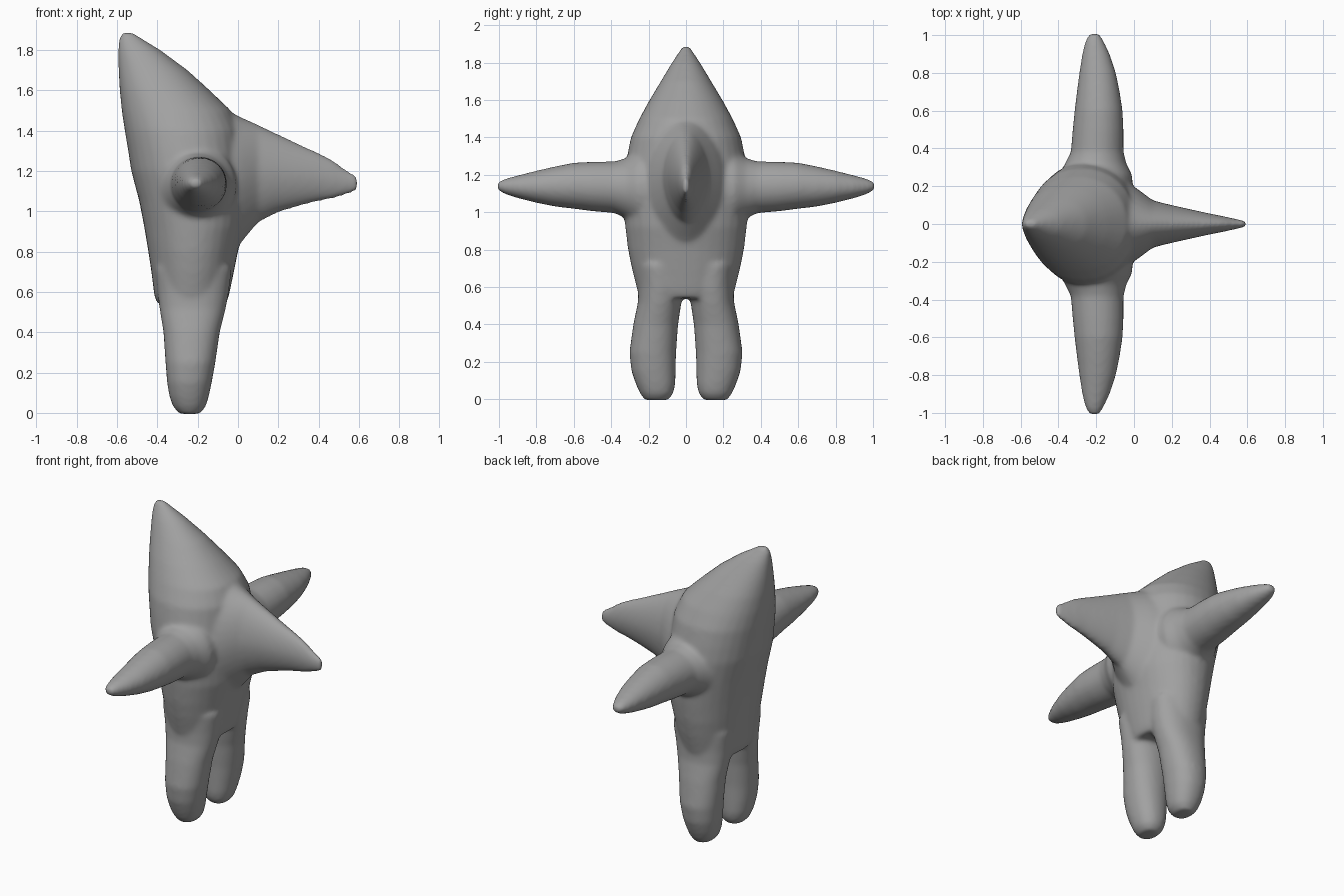
import bpy, bmesh, math
from mathutils import Vector

if "Cube" in bpy.data.objects:
    bpy.data.objects.remove(bpy.data.objects["Cube"])

SIDES = 32
bm = bmesh.new()


def loft(sections, place, power=2.0):
    """Closed tube through (position, a_min, a_max, b_min, b_max) sections."""
    rings = []
    for t, a0, a1, b0, b1 in sections:
        ring = []
        for i in range(SIDES):
            ang = 2 * math.pi * i / SIDES
            c, s = math.cos(ang), math.sin(ang)
            u = math.copysign(abs(c) ** (2 / power), c)
            v = math.copysign(abs(s) ** (2 / power), s)
            a = (a0 + a1) / 2 + u * (a1 - a0) / 2
            b = (b0 + b1) / 2 + v * (b1 - b0) / 2
            ring.append(bm.verts.new(Vector(place(t, a, b))))
        rings.append(ring)
    faces = [bm.faces.new(rings[0]), bm.faces.new(rings[-1][::-1])]
    for r, q in zip(rings, rings[1:]):
        for i in range(SIDES):
            j = (i + 1) % SIDES
            faces.append(bm.faces.new((r[j], r[i], q[i], q[j])))
    bmesh.ops.recalc_face_normals(bm, faces=faces)


# Torso and pointed head: z, x range, y range
torso = [(0.54, -.40, -.06, .235), (0.58, -.415, -.045, .26), (0.70, -.43, -.02, .29),
         (0.80, -.445, .00, .31), (0.92, -.465, .03, .325), (1.05, -.49, .04, .335),
         (1.20, -.53, .035, .33), (1.30, -.545, .02, .315), (1.40, -.562, .01, .295),
         (1.50, -.577, -.035, .25), (1.60, -.587, -.14, .195), (1.70, -.593, -.25, .135),
         (1.80, -.595, -.385, .075), (1.85, -.592, -.465, .042), (1.885, -.58, -.52, .02)]
loft([(z, x0, x1, -w, w) for z, x0, x1, w in torso], lambda t, a, b: (a, b, t), 2.1)

# Wedge-shaped front point: x, y half width, z range
point = [(-.20, .24, .72, 1.52), (-.05, .23, .77, 1.50), (.02, .185, .85, 1.465),
         (.10, .125, .945, 1.43), (.20, .10, .995, 1.382), (.30, .078, 1.025, 1.335),
         (.40, .056, 1.05, 1.29), (.47, .042, 1.062, 1.255), (.54, .027, 1.082, 1.205),
         (.595, .015, 1.10, 1.175)]
loft([(x, -w, w, z0, z1) for x, w, z0, z1 in point], lambda t, a, b: (t, a, b), 1.85)

# Arms: y, x range, z range
arm = [(.10, -.42, -.00, .90, 1.35), (.26, -.40, -.01, .92, 1.33), (.32, -.365, -.04, .965, 1.29),
       (.38, -.335, -.055, .995, 1.272), (.50, -.325, -.055, 1.005, 1.27),
       (.60, -.315, -.06, 1.018, 1.265), (.70, -.303, -.075, 1.03, 1.245),
       (.80, -.29, -.095, 1.05, 1.222), (.90, -.275, -.128, 1.075, 1.197),
       (.97, -.258, -.16, 1.097, 1.178), (1.01, -.235, -.185, 1.12, 1.16)]
# Legs: z, x range, y range
leg = [(.72, -.41, -.03, .03, .26), (.60, -.40, -.045, .01, .255), (.52, -.39, -.06, .024, .257),
       (.40, -.37, -.09, .042, .282), (.25, -.36, -.112, .053, .303),
       (.15, -.352, -.13, .055, .292), (.08, -.34, -.145, .057, .268),
       (.03, -.322, -.16, .068, .245), (-.005, -.29, -.19, .095, .22)]
for side in (-1, 1):
    loft(arm, lambda t, a, b: (a, side * t, b))
    loft(leg, lambda t, a, b: (a, side * b, t), 2.2)

mesh = bpy.data.meshes.new("body")
bm.to_mesh(mesh)
bm.free()
body = bpy.data.objects.new("body", mesh)
bpy.context.collection.objects.link(body)

# Fuse the limbs into one skin and soften the joints
fuse = body.modifiers.new("fuse", 'REMESH')
fuse.mode = 'VOXEL'
fuse.voxel_size = 0.013
soften = body.modifiers.new("soften", 'SMOOTH')
soften.factor = 0.5
soften.iterations = 10
graph = bpy.context.evaluated_depsgraph_get()
skin = bpy.data.meshes.new_from_object(body.evaluated_get(graph))
body.modifiers.clear()
body.data = skin
skin.polygons.foreach_set("use_smooth", [True] * len(skin.polygons))

# Plain grey skin
grey = bpy.data.materials.new("grey")
grey.diffuse_color = (0.36, 0.36, 0.36, 1)
grey.use_nodes = True
grey.node_tree.nodes["Principled BSDF"].inputs["Base Color"].default_value = grey.diffuse_color
skin.materials.clear()
skin.materials.append(grey)
